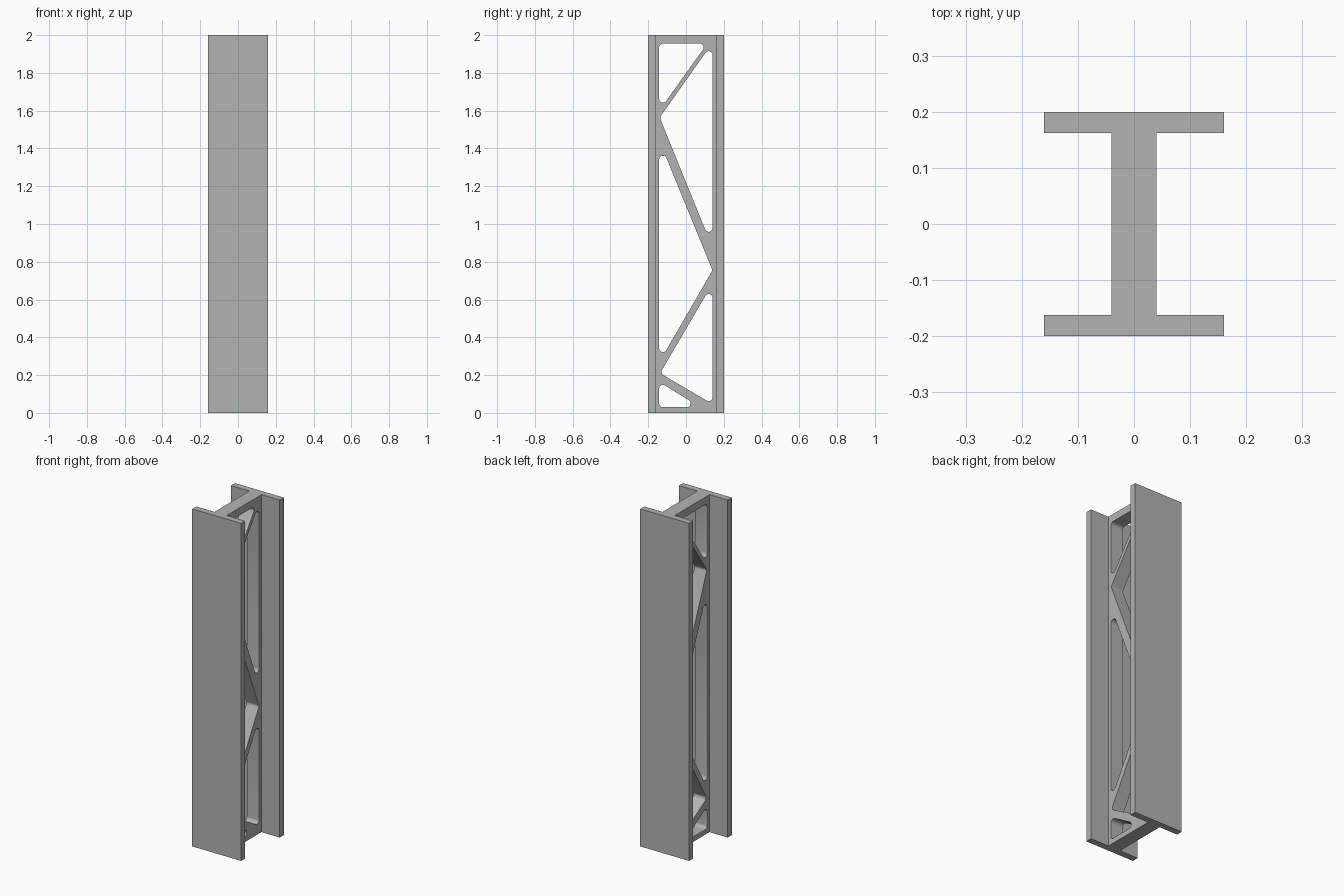
import bpy
import bmesh
from math import sin, tan
from mathutils import Vector

cube = bpy.data.objects.get("Cube")
if cube:
    bpy.data.objects.remove(cube, do_unlink=True)

HEIGHT = 2.0
FLANGE_X, FLANGE_Y = 0.16, 0.2      # half width and outer face of the flanges
WEB_X, WEB_Y = 0.04, 0.162          # half thickness of the web, inner flange face
IN = 0.142                          # window edge beside the flanges

# Web openings as (y, z) corners
WINDOWS = [
    [(-IN, 1.955), (0.112, 1.955), (-IN, 1.6)],
    [(-0.139, 1.564), (0.14, 1.958), (0.14, 0.876)],
    [(-IN, 1.443), (0.14, 0.755), (-IN, 0.267)],
    [(-0.137, 0.21), (0.14, 0.683), (0.14, 0.047)],
    [(-IN, 0.164), (0.075, 0.03), (-IN, 0.03)],
]


def rounded(corners, radius=0.02, steps=8):
    """Replace each corner of a polygon with a tangent arc."""
    pts = [Vector(c) for c in corners]
    out = []
    for i, p in enumerate(pts):
        a = (pts[i - 1] - p).normalized()
        b = (pts[(i + 1) % len(pts)] - p).normalized()
        half = a.angle(b) / 2
        centre = p + (a + b).normalized() * (radius / sin(half))
        start = p + a * (radius / tan(half)) - centre
        end = p + b * (radius / tan(half)) - centre
        for s in range(steps + 1):
            arm = start.normalized().slerp(end.normalized(), s / steps)
            out.append(centre + arm.normalized() * radius)
    return out


def prism(bm, points, direction):
    """Build a closed solid from an outline swept along a direction."""
    low = [bm.verts.new(p) for p in points]
    high = [bm.verts.new(Vector(p) + Vector(direction)) for p in points]
    bm.faces.new(reversed(low))
    bm.faces.new(high)
    for i in range(len(low)):
        bm.faces.new((low[i - 1], low[i], high[i], high[i - 1]))


def make_object(name, bm, material):
    bmesh.ops.recalc_face_normals(bm, faces=bm.faces)
    mesh = bpy.data.meshes.new(name)
    bm.to_mesh(mesh)
    bm.free()
    mesh.materials.append(material)
    obj = bpy.data.objects.new(name, mesh)
    bpy.context.collection.objects.link(obj)
    return obj


# Steel material
steel = bpy.data.materials.new("steel grey")
steel.use_nodes = True
colour = (0.45, 0.45, 0.45, 1)
steel.diffuse_color = colour
steel.node_tree.nodes["Principled BSDF"].inputs["Base Color"].default_value = colour

# I-section beam: half outline turned around the centre
quarter = [(WEB_X, WEB_Y), (FLANGE_X, WEB_Y), (FLANGE_X, FLANGE_Y)]
right = [(x, -y) for x, y in reversed(quarter)] + quarter
outline = right + [(-x, -y) for x, y in right]
bm = bmesh.new()
prism(bm, [(x, y, 0) for x, y in outline], (0, 0, HEIGHT))
beam = make_object("truss_beam", bm, steel)

# Cutter holding all the window prisms
bm = bmesh.new()
for window in WINDOWS:
    prism(bm, [(-0.1, p.x, p.y) for p in rounded(window)], (0.2, 0, 0))
cutter = make_object("window_cutter", bm, steel)
cutter.hide_render = True

# Cut the windows through the web
cut = beam.modifiers.new("windows", "BOOLEAN")
cut.operation = "DIFFERENCE"
cut.solver = "EXACT"
cut.object = cutter
bpy.ops.object.select_all(action="DESELECT")
bpy.context.view_layer.objects.active = beam
beam.select_set(True)
bpy.ops.object.modifier_apply(modifier=cut.name)
bpy.data.objects.remove(cutter, do_unlink=True)

# Smooth only the rounded window corners
bpy.ops.object.shade_smooth_by_angle(angle=0.6)
